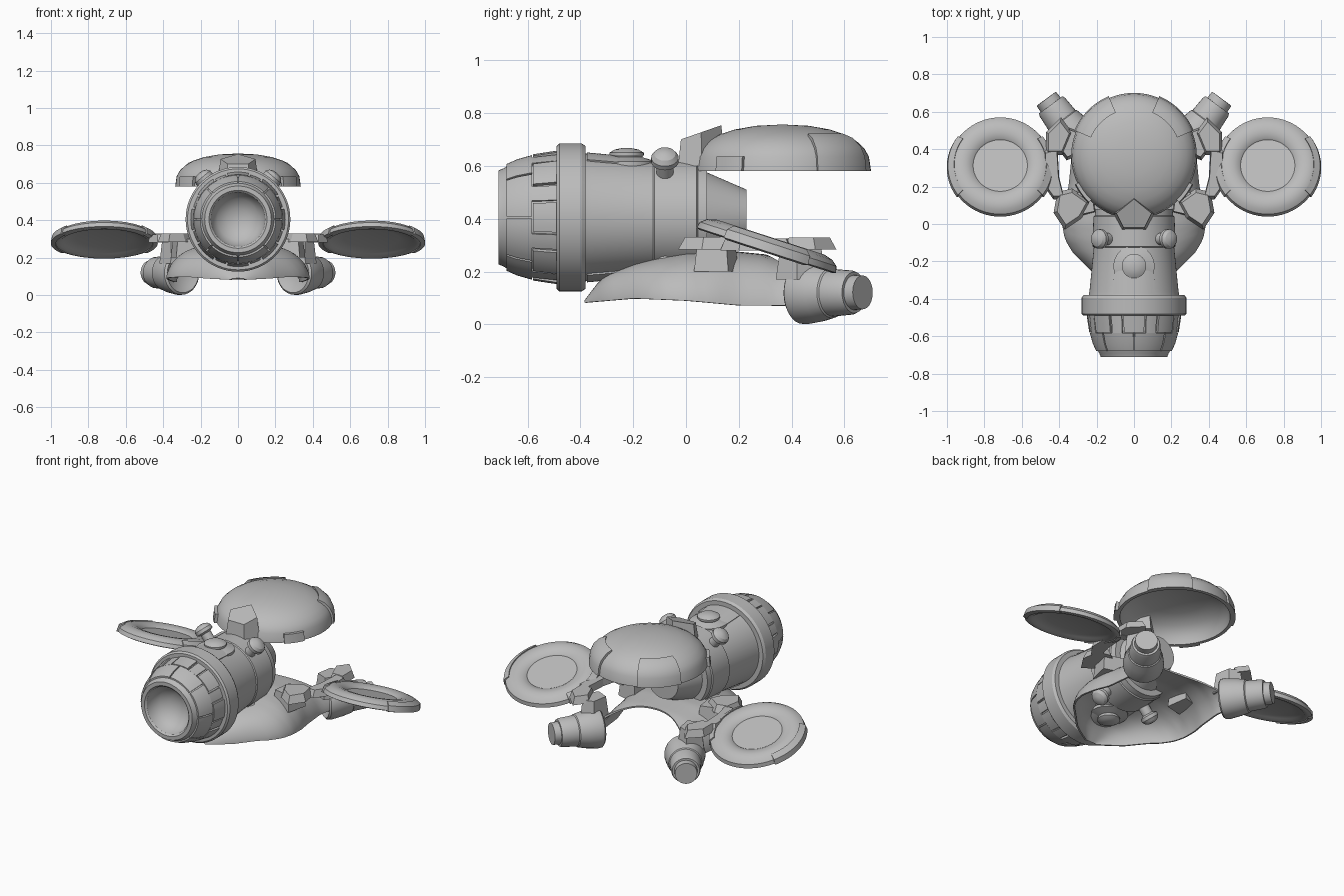
import bpy, bmesh, math
from mathutils import Matrix, Vector

grey = bpy.data.materials.new("hull grey")
grey.diffuse_color = (0.5, 0.5, 0.5, 1)


def finish(name, bm, mat=Matrix(), angle=30):
    """Place the mesh, keep edges over the angle sharp, link the object."""
    bmesh.ops.transform(bm, matrix=mat, verts=bm.verts)
    bmesh.ops.remove_doubles(bm, verts=bm.verts, dist=1e-5)
    bmesh.ops.recalc_face_normals(bm, faces=bm.faces)
    for f in bm.faces:
        f.smooth = True
    for e in bm.edges:
        e.smooth = len(e.link_faces) == 2 and e.calc_face_angle() < math.radians(angle)
    me = bpy.data.meshes.new(name)
    bm.to_mesh(me)
    bm.free()
    me.materials.append(grey)
    ob = bpy.data.objects.new(name, me)
    bpy.context.collection.objects.link(ob)
    return ob


def sweep(name, profile, mat=Matrix(), a0=0, a1=360, n=48, closed=False):
    """Turn (radius, height) points about local z; partial turns are capped."""
    bm = bmesh.new()
    full = a1 - a0 == 360
    rings = []
    for i in range(n if full else n + 1):
        a = math.radians(a0 + (a1 - a0) * i / n)
        rings.append([bm.verts.new((r * math.cos(a), r * math.sin(a), z)) for r, z in profile])
    m = len(profile)
    for i in range(n):
        p, q = rings[i], rings[(i + 1) % len(rings)]
        for j in range(m if closed else m - 1):
            k = (j + 1) % m
            bm.faces.new((p[j], p[k], q[k], q[j]))
    if closed and not full:
        bm.faces.new(rings[0])
        bm.faces.new(rings[-1])
    return finish(name, bm, mat)


def block(name, outline, z0, z1, taper=0.8, slope=0.0, mat=Matrix()):
    """Prism with a tapered top that may slope along y."""
    bm = bmesh.new()
    c = sum((Vector(p) for p in outline), Vector((0, 0))) / len(outline)
    low = [bm.verts.new((x, y, z0)) for x, y in outline]
    top = []
    for p in outline:
        q = c + (Vector(p) - c) * taper
        top.append(bm.verts.new((q.x, q.y, z1 + slope * (q.y - c.y))))
    bm.faces.new(low)
    bm.faces.new(top)
    n = len(outline)
    for i in range(n):
        j = (i + 1) % n
        bm.faces.new((low[i], low[j], top[j], top[i]))
    return finish(name, bm, mat, 1)


def lerp(table, t):
    for (a, p), (b, q) in zip(table, table[1:]):
        if t <= b:
            return p + (q - p) * max(0, (t - a) / (b - a))
    return table[-1][1]


# Fuselage: turned about the y axis (angle -90 is up)
axis = Matrix.Translation((0, 0, 0.405)) @ Matrix.Rotation(-math.pi / 2, 4, 'X')
sweep("fuselage", [(0, -0.58), (0.06, -0.59), (0.11, -0.62), (0.138, -0.66), (0.145, -0.70),
                   (0.155, -0.71), (0.178, -0.71), (0.186, -0.69), (0.196, -0.675), (0.222, -0.59),
                   (0.238, -0.49), (0.27, -0.49), (0.28, -0.48), (0.28, -0.395), (0.27, -0.38),
                   (0.242, -0.38), (0.238, -0.36), (0.215, -0.125), (0.221, -0.12), (0.217, 0.04),
                   (0.21, 0.045), (0.205, 0.08), (0.17, 0.08), (0.105, 0.23), (0, 0.23)], axis, n=64)

# Nose plating: front plates, raised teeth and the plates between them
for i in range(8):
    a = i * 45
    sweep("nose_plate", [(0.18, -0.68), (0.202, -0.68), (0.22, -0.64), (0.236, -0.583), (0.2, -0.583)],
          axis, a + 1, a + 44, 8, True)
    sweep("nose_tooth", [(0.2, -0.58), (0.239, -0.58), (0.253, -0.488), (0.2, -0.488)],
          axis, a - 13, a + 13, 6, True)
    sweep("nose_filler", [(0.2, -0.584), (0.236, -0.584), (0.247, -0.488), (0.2, -0.488)],
          axis, a + 15.5, a + 29.5, 4, True)

# Knobs and dome with its arched panel, above and below the fuselage
for flip in (1, -1):
    for s in (1, -1):
        d = Vector((s * 0.64, 0, flip * 0.77))
        at = Matrix.Translation(Vector((0, -0.08, 0.405)) + d * 0.19) @ d.to_track_quat('Z', 'Y').to_matrix().to_4x4()
        sweep("side_knob", [(0.032, 0), (0.032, 0.075), (0.052, 0.085), (0.052, 0.105),
                            (0.04, 0.122), (0.02, 0.131), (0, 0.133)], at, n=24)
    up = Matrix.Translation((0, -0.225, 0.405)) @ Matrix.Rotation(0 if flip > 0 else math.pi, 4, 'X')
    sweep("center_dome", [(0.11, 0.17), (0.11, 0.212), (0.06, 0.228), (0.065, 0.236), (0.065, 0.245),
                          (0.045, 0.257), (0.02, 0.262), (0, 0.263)], up, n=32)
    sweep("arched_panel", [(0.22, -0.375), (0.246, -0.375), (0.232, -0.225), (0.2, -0.225)],
          axis, -90 * flip - 27, -90 * flip + 27, 12, True)

# Canopy: hollow dome above the tail
top = Matrix.Translation((0, 0.365, 0))
sweep("canopy", [(0, 0.757), (0.1, 0.752), (0.18, 0.738), (0.24, 0.718), (0.28, 0.695), (0.31, 0.667),
                 (0.328, 0.635), (0.336, 0.58), (0.315, 0.58), (0.305, 0.625), (0.26, 0.675),
                 (0.18, 0.71), (0, 0.73)], top, n=64)
for mid in (45, 135):
    sweep("canopy_rear_plate", [(0.25, 0.70), (0.25, 0.722), (0.29, 0.706), (0.325, 0.67), (0.34, 0.635),
                                (0.346, 0.58), (0.32, 0.58), (0.30, 0.66)], top, mid - 22, mid + 22, 14, True)
for mid in (-36, 216):
    sweep("canopy_side_plate", [(0.32, 0.58), (0.352, 0.58), (0.346, 0.635), (0.31, 0.635)],
          top, mid - 10, mid + 10, 6, True)
block("canopy_mount", [(-0.065, -0.03), (0.065, -0.03), (0.11, 0.06), (0, 0.15), (-0.11, 0.06)],
      0.6, 0.722, 0.85, 0.35)

# Lower hull: open arched shell that forks toward the engines
width = [(-0.385, 0.04), (-0.34, 0.12), (-0.3, 0.18), (-0.225, 0.255), (-0.15, 0.33), (-0.08, 0.37),
         (0, 0.385), (0.1, 0.375), (0.2, 0.35), (0.35, 0.335), (0.5, 0.37)]
roof = [(-0.385, 0.09), (-0.34, 0.15), (-0.3, 0.19), (-0.2, 0.23), (-0.1, 0.255), (0, 0.272),
        (0.15, 0.28), (0.3, 0.265), (0.5, 0.21)]
base = [(-0.385, 0.082), (-0.2, 0.098), (0, 0.09), (0.2, 0.072), (0.5, 0.07)]
bm = bmesh.new()
rows = []
for j in range(31):
    row = []
    for i in range(41):
        u = math.sin(math.pi / 2 * (i / 20 - 1))
        y = -0.385 + (0.30 + 0.18 * u * u + 0.385) * j / 30
        zb = lerp(base, y)
        z = zb + (lerp(roof, y) - zb) * max(0, 1 - abs(u) ** 3.5) ** 0.6
        row.append(bm.verts.new((u * lerp(width, y), y, z)))
    rows.append(row)
for p, q in zip(rows, rows[1:]):
    for i in range(40):
        bm.faces.new((p[i], p[i + 1], q[i + 1], q[i]))
hull = finish("lower_hull", bm, angle=50)
shell = hull.modifiers.new("shell", 'SOLIDIFY')
shell.thickness = 0.01

# Mirrored pairs: engines, brackets and tilted ring pods
for s in (1, -1):
    side = Matrix.Scale(s, 4, (1, 0, 0))
    aim = Vector((0.59, 0.8, 0.01)).to_track_quat('Z', 'Y').to_matrix().to_4x4()
    sweep("engine", [(0, 0.03), (0.085, 0.0), (0.105, -0.01), (0.116, 0.0), (0.118, 0.02), (0.108, 0.09),
                     (0.096, 0.14), (0.09, 0.145), (0.084, 0.23), (0.078, 0.245), (0.066, 0.245),
                     (0.064, 0.285), (0, 0.285)], side @ Matrix.Translation((0.30, 0.44, 0.118)) @ aim, n=32)

    block("front_bracket", [(0.23, 0.12), (0.28, 0.03), (0.37, -0.03), (0.43, 0.06), (0.41, 0.17), (0.33, 0.19)],
          0.283, 0.33, 0.78, mat=side)
    block("side_bracket", [(0.37, 0.13), (0.43, 0.13), (0.48, 0.2), (0.48, 0.40), (0.41, 0.42), (0.40, 0.25)],
          0.28, 0.325, 0.85, mat=side)
    block("rear_bracket", [(0.33, 0.49), (0.38, 0.37), (0.47, 0.37), (0.47, 0.49), (0.39, 0.57)],
          0.283, 0.328, 0.78, mat=side)
    block("bracket_foot", [(0.27, 0.38), (0.36, 0.34), (0.42, 0.42), (0.37, 0.53), (0.29, 0.5)],
          0.17, 0.30, 0.8, mat=side)
    block("front_foot", [(0.2, 0.06), (0.33, 0.03), (0.36, 0.16), (0.22, 0.2)], 0.2, 0.30, 0.85, mat=side)

    pod = side @ Matrix.Translation((0.715, 0.31, 0.30)) @ Matrix.Rotation(math.radians(-18), 4, 'X')
    sweep("ring_pod", [(0, 0.008), (0.145, 0.008), (0.15, 0.014), (0.18, 0.028), (0.215, 0.032),
                       (0.25, 0.022), (0.272, 0.004), (0.278, -0.02), (0.262, -0.025), (0.235, -0.022),
                       (0.22, -0.012), (0.15, 0.002), (0, 0.002)], pod, n=64)
    for mid in (0, 180):
        sweep("pod_edge_plate", [(0.245, 0.018), (0.247, 0.03), (0.28, 0.01), (0.286, -0.024), (0.26, -0.03)],
              pod, mid - 36, mid + 36, 20, True)
